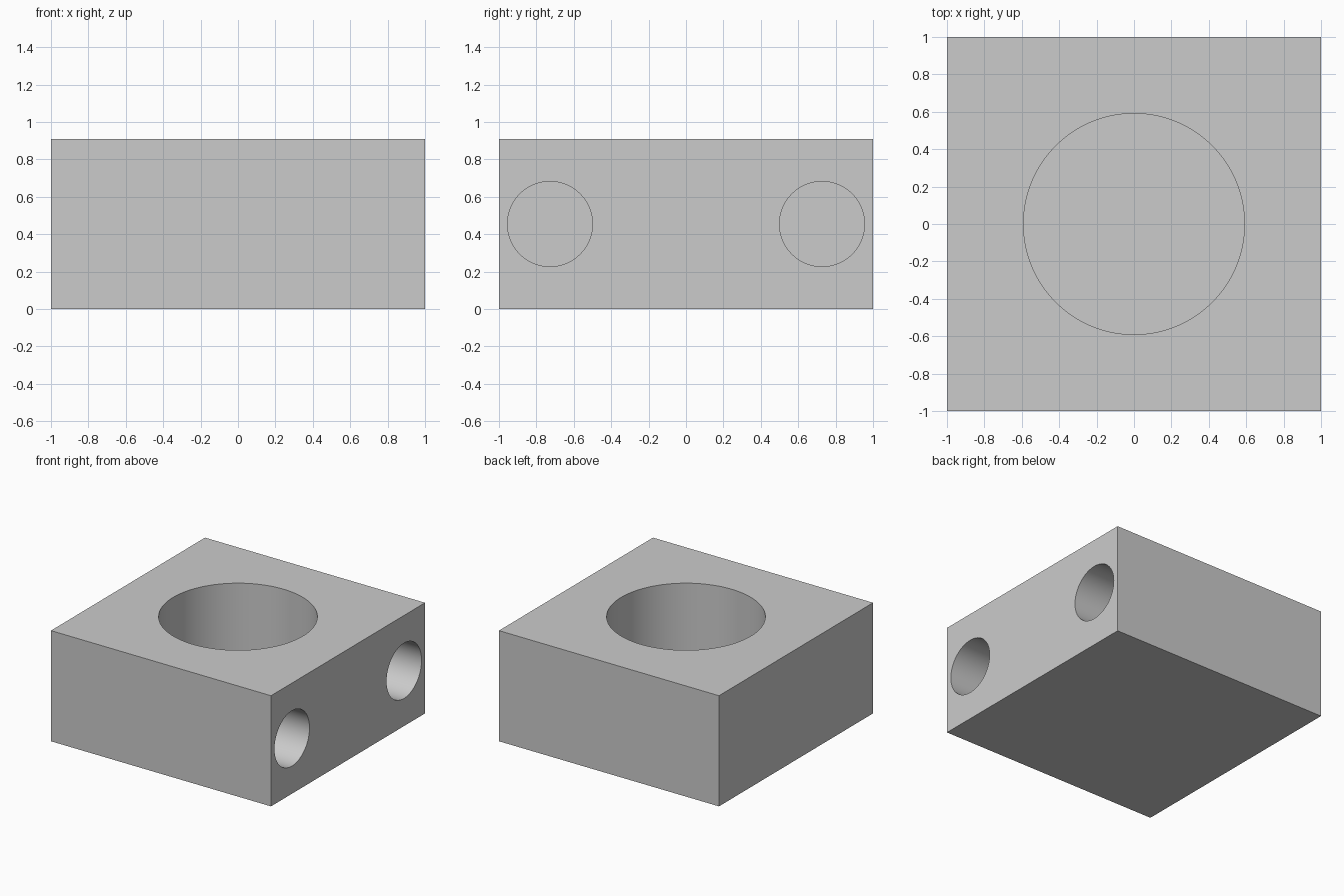
import bpy
import math

# Remove the default object
cube = bpy.data.objects.get("Cube")
if cube:
    bpy.data.objects.remove(cube, do_unlink=True)

U = 2 / 22            # one design unit; the block is 22 x 22 x 10
HEIGHT = 10 * U

grey = bpy.data.materials.new("light grey")
grey.use_nodes = True
colour = (0.6, 0.6, 0.6, 1)
grey.diffuse_color = colour
grey.node_tree.nodes["Principled BSDF"].inputs["Base Color"].default_value = colour

# Square block
bpy.ops.mesh.primitive_cube_add(size=1, location=(0, 0, HEIGHT / 2))
block = bpy.context.object
block.name = "block"
block.scale = (2, 2, HEIGHT)
bpy.ops.object.transform_apply(location=True, rotation=False, scale=True)
block.data.materials.append(grey)


def drill(name, radius, depth, mouth, rotation=(0, 0, 0)):
    """Cut a blind round hole whose mouth is centred on the given point."""
    bpy.ops.mesh.primitive_cylinder_add(
        vertices=96, radius=radius, depth=2 * depth, location=mouth, rotation=rotation)
    cutter = bpy.context.object
    cutter.name = name
    cutter.data.materials.append(grey)
    cutter.hide_render = True
    bpy.context.view_layer.objects.active = block
    cut = block.modifiers.new(name, 'BOOLEAN')
    cut.operation = 'DIFFERENCE'
    cut.solver = 'EXACT'
    cut.object = cutter
    bpy.ops.object.modifier_apply(modifier=cut.name)
    bpy.data.objects.remove(cutter, do_unlink=True)


# Large central bore in the top
drill("central_bore", 6.5 * U, 8 * U, (0, 0, HEIGHT))

# Pair of small blind holes in the left side
for side in (-1, 1):
    drill("side_hole", 2.5 * U, 6 * U, (1, side * 8 * U, HEIGHT / 2),
          (0, math.pi / 2, 0))

# Smooth hole walls with crisp rims
bpy.ops.object.select_all(action='DESELECT')
block.select_set(True)
bpy.context.view_layer.objects.active = block
bpy.ops.object.shade_smooth_by_angle(angle=math.radians(30))
